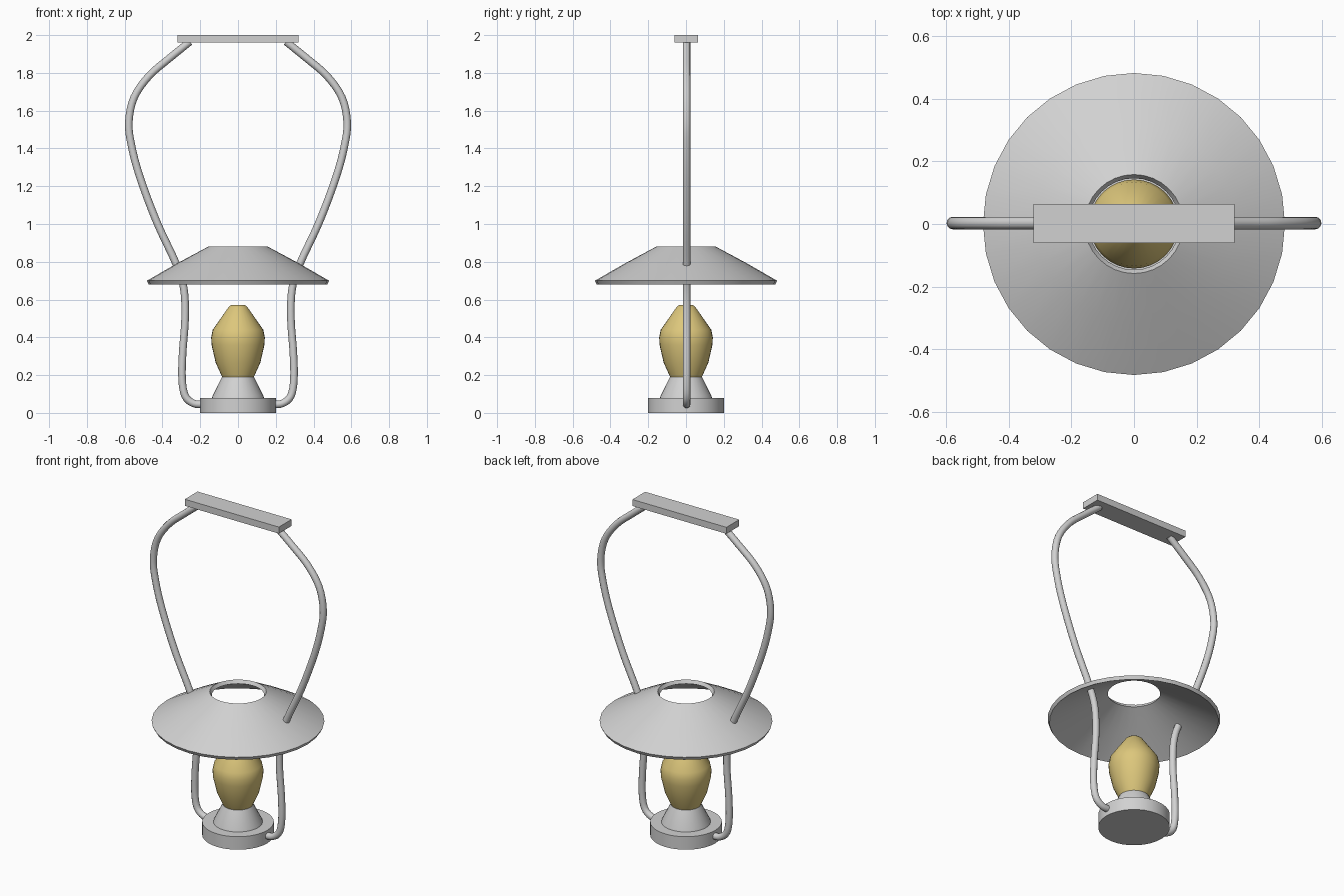
import bpy, bmesh, math
from mathutils import Vector

if "Cube" in bpy.data.objects:
    bpy.data.objects.remove(bpy.data.objects["Cube"])


def material(name, rgb):
    m = bpy.data.materials.new(name)
    m.diffuse_color = (*rgb, 1)
    m.use_nodes = True
    m.node_tree.nodes["Principled BSDF"].inputs["Base Color"].default_value = m.diffuse_color
    return m


METAL = material("grey metal", (0.64, 0.64, 0.64))
GLASS = material("warm yellow glass", (0.72, 0.57, 0.20))


def finish(name, bm, mat, angle=35):
    bmesh.ops.recalc_face_normals(bm, faces=bm.faces)
    me = bpy.data.meshes.new(name)
    bm.to_mesh(me)
    bm.free()
    me.materials.append(mat)
    ob = bpy.data.objects.new(name, me)
    bpy.context.collection.objects.link(ob)
    bpy.ops.object.select_all(action='DESELECT')
    ob.select_set(True)
    bpy.context.view_layer.objects.active = ob
    if angle:
        bpy.ops.object.shade_smooth_by_angle(angle=math.radians(angle))
    return ob


def lathe(name, profile, mat, closed=False, sides=32, angle=35):
    """Turn an (r, z) profile round z; open profiles get flat caps."""
    bm = bmesh.new()
    rings = [[bm.verts.new((r * math.cos(2 * math.pi * i / sides),
                            r * math.sin(2 * math.pi * i / sides), z))
              for i in range(sides)] for r, z in profile]
    pairs = list(zip(rings, rings[1:]))
    if closed:
        pairs.append((rings[-1], rings[0]))
    else:
        bm.faces.new(rings[0])
        bm.faces.new(rings[-1])
    for a, b in pairs:
        for i in range(sides):
            j = (i + 1) % sides
            bm.faces.new((a[i], a[j], b[j], b[i]))
    return finish(name, bm, mat, angle)


def smooth_path(pts, steps=4):
    """Catmull-Rom curve through the points."""
    p = [Vector(q) for q in pts]
    p = [2 * p[0] - p[1]] + p + [2 * p[-1] - p[-2]]
    out = []
    for a, b, c, d in zip(p, p[1:], p[2:], p[3:]):
        for k in range(steps):
            t = k / steps
            out.append(0.5 * (2 * b + (c - a) * t + (2 * a - 5 * b + 4 * c - d) * t * t
                              + (3 * b - a - 3 * c + d) * t ** 3))
    return out + [p[-2]]


def tube(name, pts, radius, mat, sides=12):
    """Round wire along a path in the xz plane."""
    path = smooth_path(pts)
    bm = bmesh.new()
    rings = []
    for i, p in enumerate(path):
        t = (path[min(i + 1, len(path) - 1)] - path[max(i - 1, 0)]).normalized()
        u = Vector((0, 1, 0))
        v = t.cross(u)
        rings.append([bm.verts.new(p + radius * (math.cos(a) * u + math.sin(a) * v))
                      for a in (2 * math.pi * k / sides for k in range(sides))])
    for a, b in zip(rings, rings[1:]):
        for i in range(sides):
            j = (i + 1) % sides
            bm.faces.new((a[i], a[j], b[j], b[i]))
    bm.faces.new(rings[0])
    bm.faces.new(rings[-1])
    return finish(name, bm, mat, 50)


# base disc and flared burner
lathe("base", [(0.20, 0.0), (0.20, 0.08)], METAL)
lathe("burner", [(0.14, 0.07), (0.135, 0.09), (0.085, 0.19)], METAL)

# glass bulb
lathe("bulb", [(0.083, 0.188), (0.118, 0.265), (0.14, 0.36), (0.142, 0.40),
               (0.134, 0.44), (0.05, 0.56), (0.038, 0.57)], GLASS, angle=40)

# hollow conical shade with a hole on top
lathe("shade", [(0.158, 0.88), (0.32, 0.793), (0.482, 0.70), (0.472, 0.68),
                (0.31, 0.772), (0.146, 0.86)], METAL, closed=True)

# bent wires running from the base through the shade up to the grip
PATH = [(0.18, 0.045), (0.235, 0.05), (0.28, 0.09), (0.296, 0.18), (0.293, 0.32),
        (0.28, 0.50), (0.287, 0.66), (0.328, 0.79), (0.43, 1.01), (0.52, 1.25),
        (0.565, 1.42), (0.578, 1.54), (0.55, 1.67), (0.47, 1.785), (0.36, 1.88),
        (0.255, 1.965)]
for side, s in (("left", -1), ("right", 1)):
    tube(side + "_wire", [(s * x, 0.003, z) for x, z in PATH], 0.02, METAL)

# flat grip bar
bm = bmesh.new()
bmesh.ops.create_cube(bm, size=1)
bmesh.ops.scale(bm, vec=(0.64, 0.124, 0.04), verts=bm.verts)
bmesh.ops.translate(bm, vec=(0, 0.002, 1.98), verts=bm.verts)
finish("grip", bm, METAL, 0)
